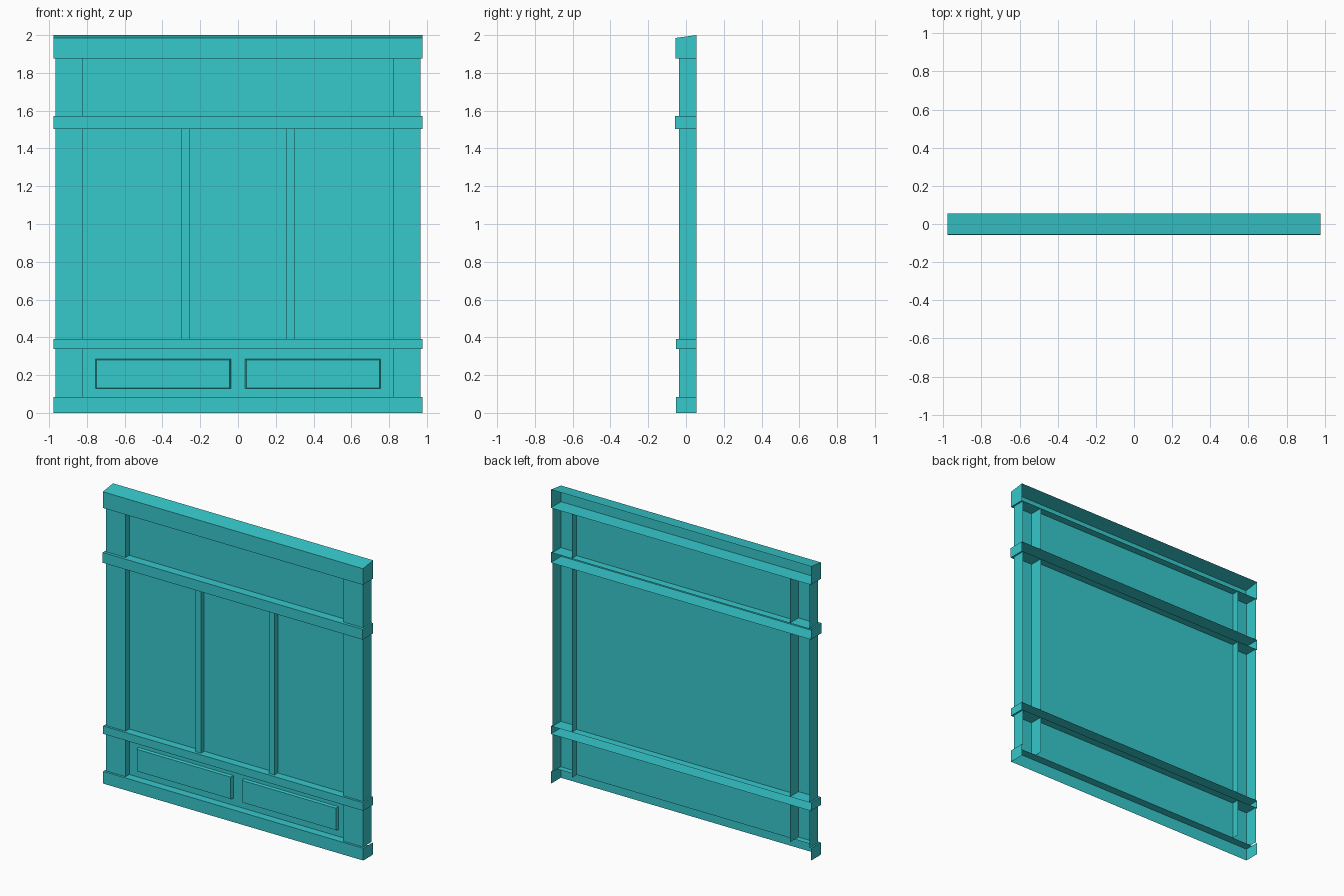
import bpy
import bmesh
from mathutils import Vector

cube = bpy.data.objects.get("Cube")
if cube:
    bpy.data.objects.remove(cube, do_unlink=True)

teal = bpy.data.materials.new("teal_paint")
teal.use_nodes = True
color = (0.037, 0.58, 0.60, 1.0)
teal.diffuse_color = color
teal.node_tree.nodes["Principled BSDF"].inputs["Base Color"].default_value = color

DIRECTIONS = {
    "left": Vector((1, 0, 0)), "right": Vector((-1, 0, 0)),
    "back": Vector((0, 1, 0)), "front": Vector((0, -1, 0)),
    "top": Vector((0, 0, 1)), "bottom": Vector((0, 0, -1)),
}
BACK = 0.055
PANEL = 0.003
POST_FRONT = -0.037
POST_IN, POST_OUT = 0.82, 0.967
RAIL_X = 0.978


def shell(name, xs, ys, zs, open_sides=(), edit=None):
    """Box between the given limits, with the named sides left open."""
    bm = bmesh.new()
    bmesh.ops.create_cube(bm, size=1)
    for v in bm.verts:
        for axis, (low, high) in enumerate((xs, ys, zs)):
            v.co[axis] = low if v.co[axis] < 0 else high
    bm.normal_update()
    doomed = [f for f in bm.faces
              if any(f.normal.dot(DIRECTIONS[s]) > 0.9 for s in open_sides)]
    bmesh.ops.delete(bm, geom=doomed, context="FACES")
    if edit:
        edit(bm)
    mesh = bpy.data.meshes.new(name)
    bm.to_mesh(mesh)
    bm.free()
    mesh.materials.append(teal)
    obj = bpy.data.objects.new(name, mesh)
    bpy.context.collection.objects.link(obj)
    return obj


def slope_top(bm):
    for v in bm.verts:
        if v.co.z > 1.95 and v.co.y < 0:
            v.co.z -= 0.015


def taper_front(bm):
    # Draw the front face in to give the raised panel slanted sides
    face = next(f for f in bm.faces if f.normal.y < -0.9)
    center = face.calc_center_median()
    for v in face.verts:
        v.co.x -= 0.007 if v.co.x > center.x else -0.007
        v.co.z -= 0.004 if v.co.z > center.z else -0.004


# Horizontal rails, hollow and open at the back
shell("top_cap", (-RAIL_X, RAIL_X), (-0.055, BACK), (1.875, 2.0), ["back"], slope_top)
shell("upper_rail", (-RAIL_X, RAIL_X), (-0.057, BACK), (1.503, 1.573), ["back"])
shell("lower_rail", (-RAIL_X, RAIL_X), (-0.052, BACK), (0.338, 0.392), ["back"])

# Base rail, open below, with a shelf running back to the panel
shell("base_rail", (-RAIL_X, RAIL_X), (-0.052, BACK), (0, 0.083),
      ["back", "top", "bottom"])
shell("base_shelf", (-RAIL_X, RAIL_X), (-0.052, PANEL), (0, 0.083),
      ["back", "front", "left", "right", "bottom"])

# Bays between rails: a recessed panel flanked by hollow posts
bays = {"base": (0.083, 0.338), "middle": (0.392, 1.503), "upper": (1.573, 1.875)}
for bay, zs in bays.items():
    shell(bay + "_panel", (-POST_IN, POST_IN), (PANEL, BACK), zs,
          ["back", "left", "right", "top", "bottom"])
    for side, sign in (("left", 1), ("right", -1)):
        xs = sorted((sign * POST_IN, sign * POST_OUT))
        shell(f"{bay}_post_{side}", xs, (POST_FRONT, BACK), zs,
              ["back", "top", "bottom"])

# Mullions and raised base panels, one per side
for side, sign in (("left", 1), ("right", -1)):
    shell("mullion_" + side, sorted((sign * 0.256, sign * 0.298)),
          (-0.032, PANEL), bays["middle"], ["back", "top", "bottom"])
    shell("raised_panel_" + side, sorted((sign * 0.037, sign * 0.755)),
          (-0.017, PANEL), (0.128, 0.285), ["back"], taper_front)
